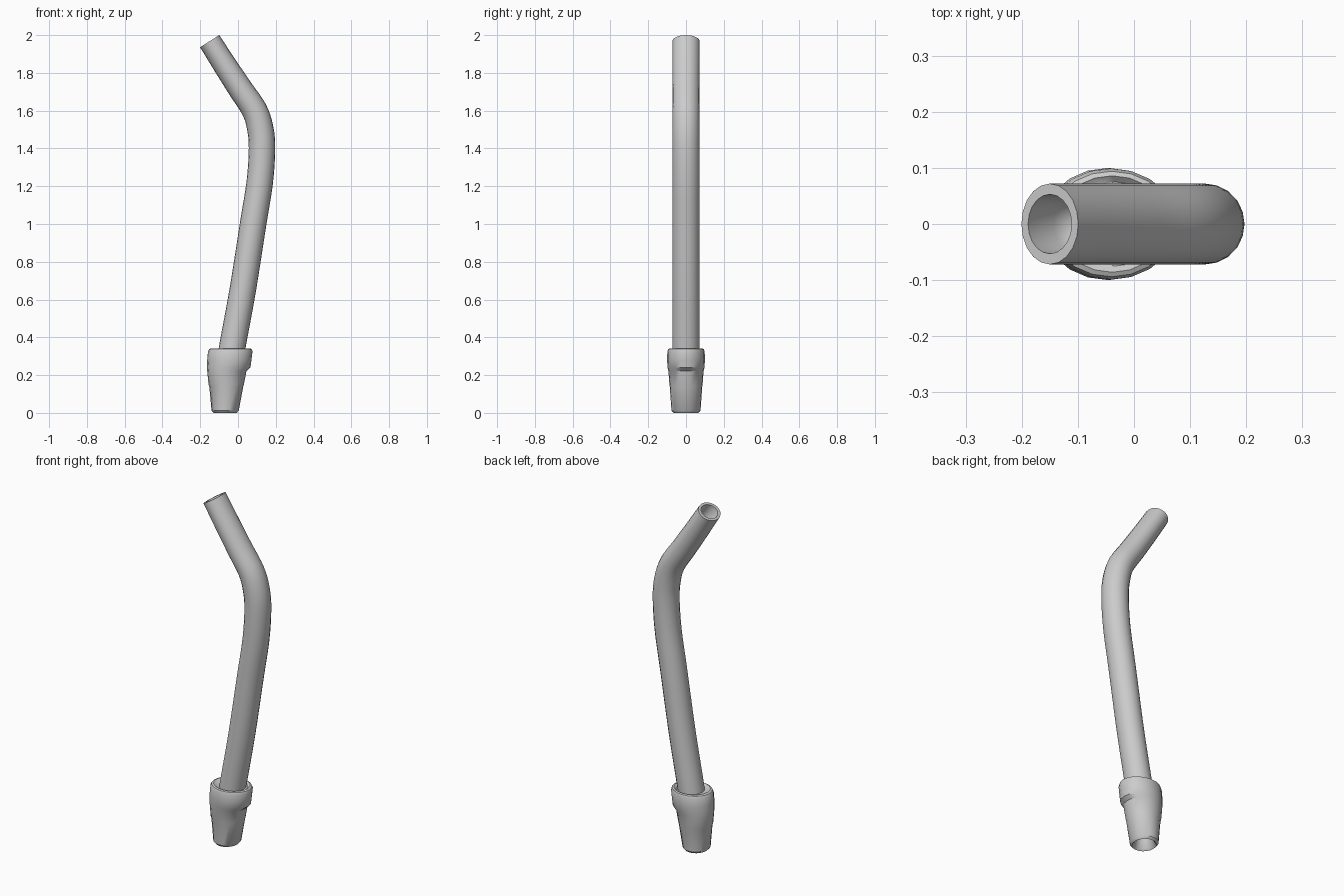
import bpy, bmesh, math
from mathutils import Vector

if "Cube" in bpy.data.objects:
    bpy.data.objects.remove(bpy.data.objects["Cube"])

SIDES = 20


def ring(cx, cz, rx, ry, tangent=(0, 1)):
    """Ellipse of points around a centre, square to a tangent in the xz plane."""
    t = Vector(tangent).normalized()
    side = Vector((t.y, 0, -t.x))
    pts = []
    for i in range(SIDES):
        a = 2 * math.pi * i / SIDES
        pts.append(Vector((cx, 0, cz)) + side * rx * math.cos(a)
                   + Vector((0, ry * math.sin(a), 0)))
    return pts


def loft(name, rings):
    """Skin a list of rings and cap both ends."""
    bm = bmesh.new()
    loops = [[bm.verts.new(p) for p in r] for r in rings]
    for a, b in zip(loops, loops[1:]):
        for i in range(SIDES):
            j = (i + 1) % SIDES
            bm.faces.new((a[i], a[j], b[j], b[i]))
    bm.faces.new(loops[0][::-1])
    bm.faces.new(loops[-1])
    bmesh.ops.recalc_face_normals(bm, faces=bm.faces)
    mesh = bpy.data.meshes.new(name)
    bm.to_mesh(mesh)
    bm.free()
    obj = bpy.data.objects.new(name, mesh)
    bpy.context.collection.objects.link(obj)
    bpy.ops.object.select_all(action='DESELECT')
    obj.select_set(True)
    bpy.context.view_layer.objects.active = obj
    bpy.ops.object.shade_smooth_by_angle(angle=math.radians(35))
    return obj


def smooth_path(points, steps):
    """Catmull-Rom curve through the points."""
    p = [Vector(q) for q in points]
    p = [2 * p[0] - p[1]] + p + [2 * p[-1] - p[-2]]
    out = []
    for k in range(1, len(p) - 2):
        a, b, c, d = p[k - 1:k + 3]
        for s in range(steps):
            t = s / steps
            out.append(0.5 * (2 * b + (c - a) * t + (2 * a - 5 * b + 4 * c - d) * t ** 2
                              + (3 * b - a - 3 * c + d) * t ** 3))
    return out + [p[-2]]


# Bent tube, with a recessed mouth at the tip
path = smooth_path([(-0.045, 0.25), (-0.03, 0.35), (0.025, 0.65), (0.08, 1.0),
                    (0.115, 1.22), (0.127, 1.4), (0.117, 1.51), (0.086, 1.605),
                    (0.012, 1.716), (-0.07, 1.842), (-0.15, 1.968)], 4)
rings = []
for i, p in enumerate(path):
    tangent = path[min(i + 1, len(path) - 1)] - path[max(i - 1, 0)]
    narrow = max(0, (p.y - 1.5) / 0.468)
    rings.append(ring(p.x, p.y, 0.07 - 0.01 * narrow, 0.072, tangent))
tip = path[-1]
axis = (path[-1] - path[-2]).normalized()
for depth, rx, ry in [(0.0, 0.046, 0.053), (0.08, 0.043, 0.048),
                      (0.11, 0.03, 0.034), (0.125, 0.01, 0.012)]:
    c = tip - axis * depth
    rings.append(ring(c.x, c.y, rx, ry, axis))
loft("bent_tube", rings)

# Tapered socket: z, left x, right x, y radius (socket recess, outside, top rim)
profile = [(0.09, -0.08, -0.055, 0.012), (0.075, -0.105, -0.03, 0.04),
           (0.01, -0.12, -0.017, 0.055), (0.0, -0.13, -0.007, 0.066),
           (0.012, -0.14, 0.004, 0.077), (0.14, -0.152, 0.028, 0.086),
           (0.15, -0.156, 0.031, 0.088), (0.222, -0.163, 0.045, 0.093),
           (0.24, -0.164, 0.066, 0.098), (0.28, -0.163, 0.071, 0.1),
           (0.325, -0.159, 0.077, 0.099), (0.338, -0.152, 0.072, 0.094),
           (0.342, -0.14, 0.062, 0.086), (0.332, -0.115, 0.048, 0.075)]
loft("tapered_socket", [ring((a + b) / 2, z, (b - a) / 2, ry) for z, a, b, ry in profile])
